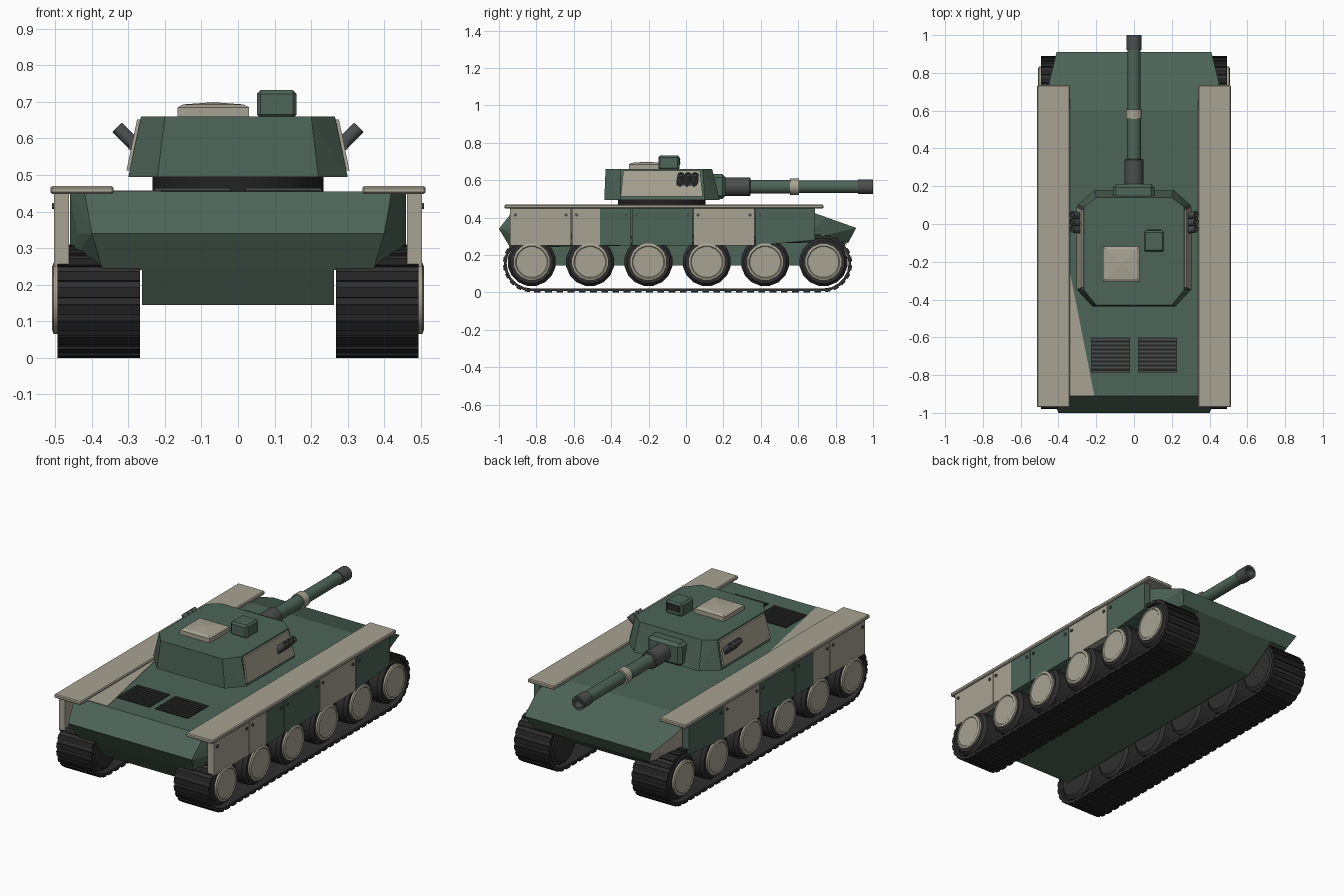
import bpy, bmesh, math
from mathutils import Vector

cube = bpy.data.objects.get("Cube")
if cube:
    bpy.data.objects.remove(cube, do_unlink=True)


def material(name, rgb):
    m = bpy.data.materials.new(name)
    m.use_nodes = True
    m.diffuse_color = (*rgb, 1)
    m.node_tree.nodes["Principled BSDF"].inputs["Base Color"].default_value = (*rgb, 1)
    return m


GREEN = material("army green", (0.075, 0.13, 0.097))
TAN = material("sand tan", (0.39, 0.365, 0.29))
BLACK = material("track black", (0.016, 0.016, 0.016))
RUBBER = material("dark rubber", (0.028, 0.028, 0.028))
STEEL = material("gun grey", (0.07, 0.078, 0.074))


def finish(name, bm, *mats, smooth=False, bevel=0):
    bmesh.ops.recalc_face_normals(bm, faces=bm.faces)
    if bevel:
        bmesh.ops.bevel(bm, geom=bm.edges[:], offset=bevel, segments=1, affect='EDGES')
    me = bpy.data.meshes.new(name)
    bm.to_mesh(me)
    bm.free()
    for m in mats:
        me.materials.append(m)
    if smooth:
        me.shade_smooth()
        me.set_sharp_from_angle(angle=math.radians(35))
    ob = bpy.data.objects.new(name, me)
    bpy.context.collection.objects.link(ob)
    return ob


def hull(name, pts, *mats, mirror=False, bevel=0, rule=None):
    """Convex solid around a few corner points."""
    bm = bmesh.new()
    for x, y, z in pts:
        bm.verts.new((x, y, z))
        if mirror:
            bm.verts.new((-x, y, z))
    bmesh.ops.convex_hull(bm, input=bm.verts[:])
    bmesh.ops.dissolve_limit(bm, angle_limit=0.03, verts=bm.verts[:], edges=bm.edges[:])
    bmesh.ops.recalc_face_normals(bm, faces=bm.faces)
    if rule:
        for f in bm.faces:
            f.normal_update()
            f.material_index = rule(f)
    return finish(name, bm, *mats, bevel=bevel)


def box(name, x, y, z, mat, bevel=0):
    return hull(name, [(a, b, c) for a in x for b in y for c in z], mat, bevel=bevel)


def prism(name, outline, x, mat):
    """Outline in y, z pushed across a span of x."""
    return hull(name, [(a, b, c) for a in x for b, c in outline], mat)


def lathe(name, profile, start, direction, mat, segs=20):
    """Profile of (radius, distance) turned about a direction."""
    bm = bmesh.new()
    turn = Vector((0, 0, 1)).rotation_difference(Vector(direction))
    rings = []
    for r, t in profile:
        ring = []
        for i in range(segs):
            a = math.tau * (i + 0.5) / segs
            p = turn @ Vector((r * math.cos(a), r * math.sin(a), t))
            ring.append(bm.verts.new(p + Vector(start)))
        rings.append(ring)
    for p, q in zip(rings, rings[1:]):
        for i in range(segs):
            j = (i + 1) % segs
            bm.faces.new((p[i], p[j], q[j], q[i]))
    bm.faces.new(rings[0])
    bm.faces.new(rings[-1])
    return finish(name, bm, mat, smooth=True)


# Hull: wide upper body and narrow belly
hull("upper_hull", [(.42, -.91, .455), (.46, -.82, .455), (.40, -1, .34), (.44, -.9, .34),
                    (.37, -.94, .24), (.46, -.8, .26), (.46, .6, .455), (.45, .75, .402),
                    (.41, .91, .345), (.37, .87, .27), (.46, .6, .27)],
     GREEN, TAN, mirror=True,
     rule=lambda f: int(f.normal.x < -.6 and f.calc_center_median().y > .62))
prism("belly", [(-.94, .24), (-.88, .145), (.68, .145), (.87, .27), (.8, .3), (-.9, .3)],
      (-.262, .262), GREEN)

# Painted patch on the engine deck
hull("deck_patch", [(x, y, z) for z in (.452, .458)
                    for x, y in ((-.34, -.25), (-.32, -.45), (-.21, -.908), (-.41, -.908), (-.42, -.25))], TAN)

# Engine grilles
for side in (-1, 1):
    xs = sorted((side * .02, side * .228))
    box("grille_bed", xs, (-.79, -.6), (.453, .459), BLACK)
    for i in range(9):
        y = -.786 + i * .0213
        box("grille_slat", xs, (y, y + .009), (.455, .464), STEEL)

# Fenders and side skirts
Z_TOP = .452
panels = [(-.94, -.615, TAN, .25, .25), (-.61, -.46, TAN, .25, .25), (-.46, -.295, GREEN, .25, .25),
          (-.29, .035, GREEN, .25, .25), (.04, .367, TAN, .25, .25), (.372, .69, GREEN, .25, .28)]
for side in (-1, 1):
    box("fender", sorted((side * .34, side * .513)), (-.97, .735), (.448, .47), TAN, bevel=.005)
    for y0, y1, mat, b0, b1 in panels:
        prism("skirt_panel", [(y0, Z_TOP), (y1, Z_TOP), (y1, b1), (y0, b0)],
              sorted((side * .462, side * .503)), mat)
    for edge in (-.94, -.613, -.293, .037, .37):
        lathe("skirt_bolt", [(.009, 0), (.009, .007)], (side * .502, edge + .028, .415),
              (side, 0, 0), STEEL, 8)
        if edge > -.9:
            lathe("skirt_bolt", [(.009, 0), (.009, .007)], (side * .502, edge - .028, .415),
                  (side, 0, 0), STEEL, 8)

# Tracks
REAR, FRONT, AXLE = -.825, .735, .155


def belt_path(r, steps=10):
    pts = []
    for i in range(steps + 1):
        a = -math.pi / 2 + math.pi * i / steps
        pts.append((FRONT + r * math.cos(a), AXLE + r * math.sin(a)))
    for i in range(steps + 1):
        a = math.pi / 2 + math.pi * i / steps
        pts.append((REAR + r * math.cos(a), AXLE + r * math.sin(a)))
    return pts


def belt(name, x0, x1):
    bm = bmesh.new()
    loops = [[bm.verts.new((x, y, z)) for y, z in belt_path(r)]
             for x, r in ((x0, .148), (x1, .148), (x1, .134), (x0, .134))]
    n = len(loops[0])
    for k in range(4):
        p, q = loops[k], loops[(k + 1) % 4]
        for i in range(n):
            j = (i + 1) % n
            bm.faces.new((p[i], p[j], q[j], q[i]))
    finish(name, bm, RUBBER, smooth=True)


def cleats(name, x0, x1):
    """Raised bars spaced evenly round the belt."""
    bm = bmesh.new()
    path = [Vector((0, y, z)) for y, z in belt_path(.148)]
    for p, q in zip(path, path[1:] + path[:1]):
        along = (q - p).normalized()
        out = along.cross(Vector((1, 0, 0))) * -1
        if out.dot((p + q) / 2 - Vector((0, (REAR + FRONT) / 2, AXLE))) < 0:
            out = -out
        count = max(1, round((q - p).length / .06))
        half = .3 * (q - p).length / count
        for i in range(count):
            c = p.lerp(q, (i + .5) / count)
            vs = [bm.verts.new(c + along * s * half + out * h + Vector((x, 0, 0)))
                  for x in (x0, x1) for s, h in ((-1, -.003), (1, -.003), (1, .007), (-1, .007))]
            bm.faces.new(vs[:4])
            bm.faces.new(vs[4:])
            for k in range(4):
                m = (k + 1) % 4
                bm.faces.new((vs[k], vs[m], vs[m + 4], vs[k + 4]))
    finish(name, bm, BLACK)


for side in (-1, 1):
    span = sorted((side * .268, side * .493))
    belt("track_belt", *span)
    cleats("track_cleats", *span)
    for i in range(6):
        y = REAR + (FRONT - REAR) * i / 5
        lathe("tyre", [(.11, 0), (.13, .015), (.13, .205), (.115, .223)],
              (side * .27, y, .163), (side, 0, 0), RUBBER, 16)
        lathe("wheel_hub", [(.1, 0), (.1, .014), (.087, .019), (.083, .015)],
              (side * .49, y, .163), (side, 0, 0), TAN, 16)

# Turret
lathe("turret_ring", [(.235, 0), (.235, .05)], (0, -.13, .45), (0, 0, 1), BLACK, 32)
hull("turret", [(.22, -.437, .495), (.30, -.35, .495), (.30, .1, .495), (.21, .18, .495),
                (.2, -.43, .66), (.265, -.35, .66), (.265, .09, .66), (.2, .14, .66)],
     GREEN, mirror=True)
for side in (-1, 1):
    hull("turret_side_plate", [(side * (x + d), y, z) for d in (-.01, .009)
                               for x, y, z in ((.296, -.35, .512), (.296, .09, .512),
                                               (.267, .075, .652), (.267, -.335, .652))], TAN)
    # Smoke launchers
    for y in (-.034, .004, .042):
        lathe("smoke_launcher", [(.019, 0), (.019, .082), (.012, .082), (.012, .07)],
              (side * .272, y, .572), (side * .7, .1, .7), STEEL, 12)
    box("launcher_bracket", sorted((side * .27, side * .3)), (-.05, .058), (.57, .59), STEEL)

# Roof hatch with a shallow peak, small hatch outline and sight box
hull("roof_hatch", [(x, y, z) for x in (-.165, .03) for y in (-.305, -.118) for z in (.655, .685)]
     + [(x, y, .693) for x in (-.15, .015) for y in (-.29, -.133)] + [(-.0675, -.21, .699)], TAN)
box("sight_box", (.052, .16), (-.148, -.035), (.655, .732), GREEN, bevel=.01)
box("sight_window", (.068, .144), (-.04, -.031), (.682, .718), BLACK)
for i in range(3):
    box("sight_bar", (.068, .144), (-.04, -.029), (.688 + i * .011, .692 + i * .011), STEEL)

# Gun
GUN_Z = .565
box("mantlet", (-.112, .108), (.13, .212), (.5, .632), GREEN, bevel=.018)


def gun_part(name, y0, profile, mat):
    lathe(name, profile, (0, y0, GUN_Z), (0, 1, 0), mat, 24)


gun_part("gun_sleeve", .2, [(.05, 0), (.05, .14), (.045, .145)], STEEL)
gun_part("barrel_base", .33, [(.037, 0), (.037, .24)], GREEN)
gun_part("barrel_band", .555, [(.044, 0), (.044, .05)], TAN)
gun_part("barrel", .6, [(.034, 0), (.034, .33)], GREEN)
gun_part("muzzle", .92, [(.04, 0), (.04, .08), (.026, .08), (.026, .03)], STEEL)
gun_part("bore", .94, [(.0255, 0), (.0255, .012)], BLACK)
